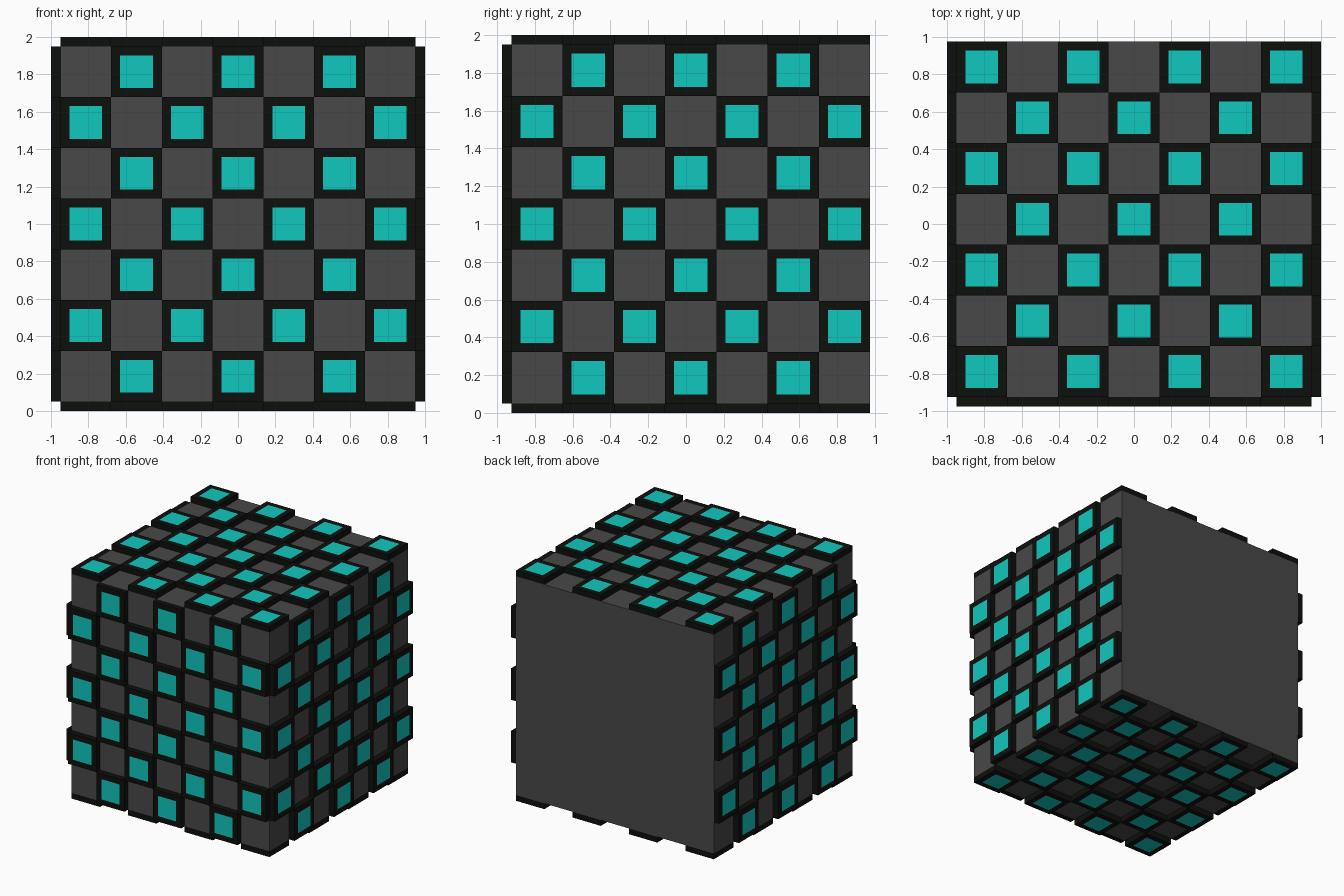
import bpy, bmesh
from mathutils import Vector, Matrix

if "Cube" in bpy.data.objects:
    bpy.data.objects.remove(bpy.data.objects["Cube"])

SIDE = 1.9            # core cube edge
N = 7                 # cells per edge
CELL = SIDE / N
RAISE = 0.05          # tile height
CENTRE = Vector((0, 0.025, 1))


def material(name, rgb):
    m = bpy.data.materials.new(name)
    m.diffuse_color = (*rgb, 1)
    m.use_nodes = True
    m.node_tree.nodes["Principled BSDF"].inputs["Base Color"].default_value = m.diffuse_color
    return m


grey = material("dark_grey", (0.065, 0.065, 0.065))
black = material("black", (0.004, 0.005, 0.004))
cyan = material("cyan", (0.005, 0.58, 0.52))


def finish(name, bm, mats):
    me = bpy.data.meshes.new(name)
    bm.to_mesh(me)
    bm.free()
    for m in mats:
        me.materials.append(m)
    ob = bpy.data.objects.new(name, me)
    ob.location = CENTRE
    bpy.context.collection.objects.link(ob)
    return ob


def tile_panel(name, u, v, parity):
    """Checkerboard of raised tiles with a coloured centre on one cube side."""
    u, v = Vector(u), Vector(v)
    n = u.cross(v)
    frame = Matrix((u, v, n)).transposed().to_4x4()
    bm = bmesh.new()
    for i in range(N):
        for j in range(N):
            if (i + j) % 2 != parity:
                continue
            pos = Vector(((i - 3) * CELL, (j - 3) * CELL, SIDE / 2 + RAISE / 2))
            bmesh.ops.create_cube(bm, size=1, matrix=frame @ Matrix.Translation(pos)
                                  @ Matrix.Diagonal((CELL, CELL, RAISE, 1)))
    bm.normal_update()
    # coloured square is inset in the outer face of each tile
    outer = [f for f in bm.faces
             if f.calc_center_median().dot(n) > SIDE / 2 + RAISE * 0.9]
    bmesh.ops.inset_individual(bm, faces=outer, thickness=CELL / 4)
    for f in outer:
        f.material_index = 1
    finish(name, bm, (black, cyan))


# plain core block
core = bmesh.new()
bmesh.ops.create_cube(core, size=SIDE)
finish("core_block", core, (grey,))

# tiled sides (the back stays plain)
tile_panel("front_tiles", (1, 0, 0), (0, 0, 1), 1)
tile_panel("right_tiles", (0, 1, 0), (0, 0, 1), 1)
tile_panel("left_tiles", (0, -1, 0), (0, 0, 1), 1)
tile_panel("top_tiles", (1, 0, 0), (0, 1, 0), 0)
tile_panel("bottom_tiles", (-1, 0, 0), (0, 1, 0), 0)
